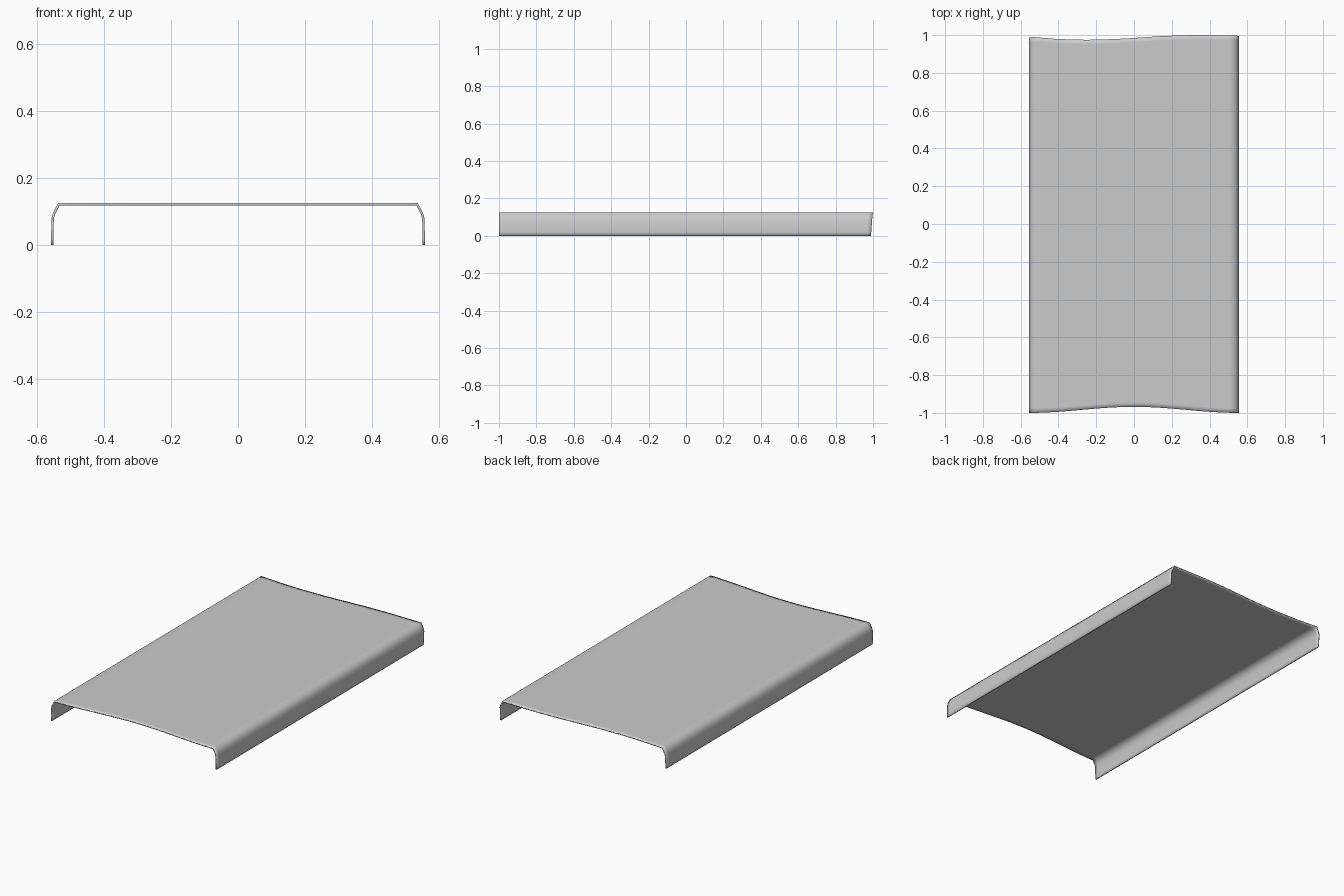
import bpy, bmesh, math

if "Cube" in bpy.data.objects:
    bpy.data.objects.remove(bpy.data.objects["Cube"])

# Half cross-section of the bent sheet (x, z), from the foot up to the flat top
HALF = [(0.557, 0.0), (0.557, 0.02), (0.556, 0.08), (0.551, 0.097),
        (0.536, 0.125), (0.5, 0.125)]
FLAT = [-0.5 + i / 20 for i in range(1, 20)]
profile = ([(-x, z) for x, z in HALF] + [(x, 0.125) for x in FLAT]
           + HALF[::-1])

# Wavy outline of the back edge (x, y)
BACK = [(-0.557, 0.991), (-0.4, 0.979), (-0.25, 0.975), (-0.1, 0.979),
        (0.0, 0.985), (0.15, 0.995), (0.3, 1.0), (0.557, 0.998)]


def back_y(x, z):
    for (x0, y0), (x1, y1) in zip(BACK, BACK[1:]):
        if x <= x1:
            y = y0 + (y1 - y0) * (x - x0) / (x1 - x0)
            break
    return y - 0.009 * (1 - z / 0.125)


def front_y(x):
    return -0.984 + 0.016 * math.cos(math.pi * x / 0.557)


# Sheet: sweep the section from front to back, with tight rows at the ends
bm = bmesh.new()
rows = []
for t in (0, 0.012, 0.25, 0.5, 0.75, 0.988, 1):
    rows.append([bm.verts.new((x, front_y(x) * (1 - t) + back_y(x, z) * t, z))
                 for x, z in profile])
for a, b in zip(rows, rows[1:]):
    for i in range(len(profile) - 1):
        bm.faces.new((a[i], a[i + 1], b[i + 1], b[i]))

mesh = bpy.data.meshes.new("curved_cover")
bm.to_mesh(mesh)
bm.free()
cover = bpy.data.objects.new("curved_cover", mesh)
bpy.context.collection.objects.link(cover)
for poly in mesh.polygons:
    poly.use_smooth = True

# Sheet thickness, grown inward
solid = cover.modifiers.new("thickness", 'SOLIDIFY')
solid.thickness = 0.007
solid.offset = -1
solid.use_even_offset = True
